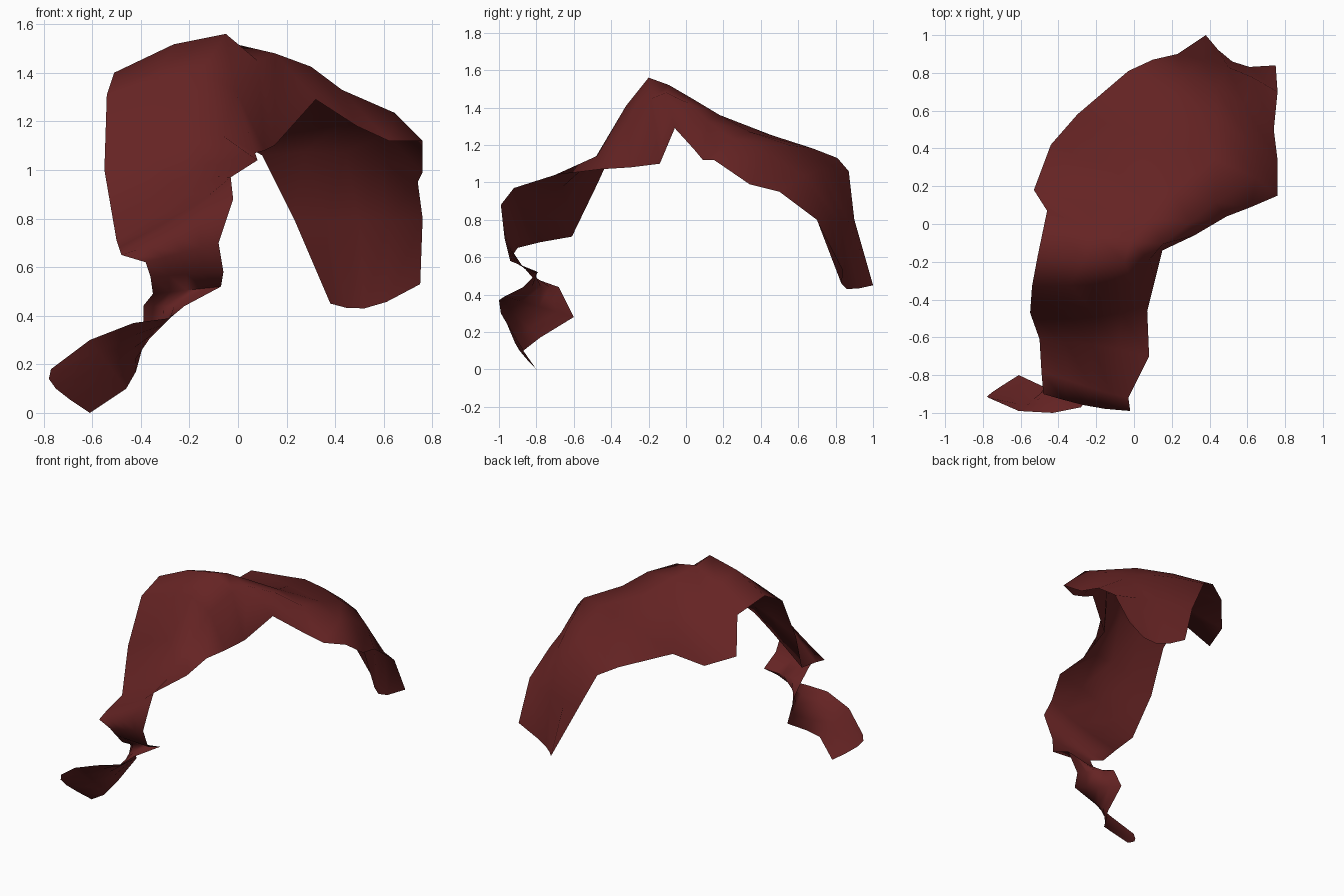
import bpy
import bmesh
from mathutils import Vector

default_cube = bpy.data.objects.get("Cube")
if default_cube:
    bpy.data.objects.remove(default_cube, do_unlink=True)


def make_material(name, colour):
    """One flat colour for viewport and render."""
    material = bpy.data.materials.new(name)
    material.use_nodes = True
    material.diffuse_color = colour
    shader = material.node_tree.nodes["Principled BSDF"]
    shader.inputs["Base Color"].default_value = colour
    shader.inputs["Roughness"].default_value = 0.9
    return material


# Cross-sections of the draped sheet, back hem to front fold:
# outer edge, crown point, inner edge
drape_sections = [
    ((.38, 1, .45), (.52, .86, .43), (.75, .84, .53)),
    ((.23, .9, .8), (.5, .83, .79), (.76, .7, .8)),
    ((.1, .87, 1.06), (.44, .72, 1.07), (.74, .5, .95)),
    ((-.03, .81, 1.13), (.44, .55, 1.2), (.76, .34, .99)),
    ((-.3, .58, 1.21), (.43, .34, 1.27), (.76, .15, 1.12)),
    ((-.44, .42, 1.1), (.2, .18, 1.36), (.62, .09, 1.12)),
    ((-.53, .18, 1.1), (.08, .03, 1.45), (.49, .04, 1.18)),
    ((-.46, .07, 1.34), (-.02, -.09, 1.52), (.32, -.06, 1.29)),
    ((-.51, -.17, 1.4), (-.05, -.2, 1.56), (.15, -.14, 1.1)),
    ((-.54, -.33, 1.31), (-.15, -.32, 1.41), (.11, -.3, 1.08)),
    ((-.55, -.47, 1), (-.2, -.48, 1.14), (.07, -.46, 1.07)),
    ((-.5, -.61, .71), (-.22, -.64, .9), (.08, -.7, 1.04)),
    ((-.49, -.78, .68), (-.22, -.87, .83), (-.03, -.92, .97)),
    ((-.48, -.9, .65), (-.26, -.96, .73), (-.02, -.99, .88)),
]

# Straight cross-sections of the narrow turning tail: outer edge, inner edge
tail_sections = [
    ((-.38, -.92, .62), (-.08, -.97, .7)),
    ((-.36, -.88, .56), (-.06, -.94, .58)),
    ((-.35, -.82, .49), (-.07, -.79, .52)),
    ((-.39, -.68, .44), (-.22, -.87, .44)),
    ((-.39, -.6, .28), (-.28, -.97, .39)),
    ((-.42, -.78, .17), (-.43, -1, .37)),
    ((-.46, -.87, .1), (-.61, -.99, .3)),
]
tail_tip = ((-.61, -.8, 0), (-.75, -.89, .1), (-.77, -.92, .18))

# Blend weights across the width: gentle outer half, rounder inner half
width_weights = [(1, 0, 0), (.44, .62, -.06), (0, 1, 0), (-.16, .86, .3), (0, 0, 1)]


def section_points(outer, crown, inner):
    """Spread one cross-section over the sheet's width."""
    outer, crown, inner = Vector(outer), Vector(crown), Vector(inner)
    return [outer * a + crown * b + inner * c for a, b, c in width_weights]


def straight_section(outer, inner):
    """Evenly spaced points from edge to edge."""
    steps = len(width_weights) - 1
    return [Vector(outer).lerp(Vector(inner), i / steps) for i in range(steps + 1)]


def loft(name, rows, material):
    """Bridge successive rows of points into one open sheet."""
    bm = bmesh.new()
    grid = [[bm.verts.new(point) for point in row] for row in rows]
    for upper, lower in zip(grid, grid[1:]):
        for column in range(len(upper) - 1):
            bm.faces.new((upper[column], lower[column],
                          lower[column + 1], upper[column + 1]))
    mesh = bpy.data.meshes.new(name)
    bm.to_mesh(mesh)
    bm.free()
    mesh.materials.append(material)
    sheet = bpy.data.objects.new(name, mesh)
    bpy.context.collection.objects.link(sheet)
    return sheet


# Draped cloth with its turning tail, one continuous sheet
dark_red = make_material("dark red cloth", (.13, .017, .017, 1))
rows = [section_points(*section) for section in drape_sections]
rows += [straight_section(*section) for section in tail_sections]
rows.append(section_points(*tail_tip))
cloth = loft("draped_cloth", rows, dark_red)

# Soft shading that keeps only the tightest folds crisp
bpy.ops.object.select_all(action="DESELECT")
cloth.select_set(True)
bpy.context.view_layer.objects.active = cloth
bpy.ops.object.shade_smooth_by_angle(angle=1.6)
